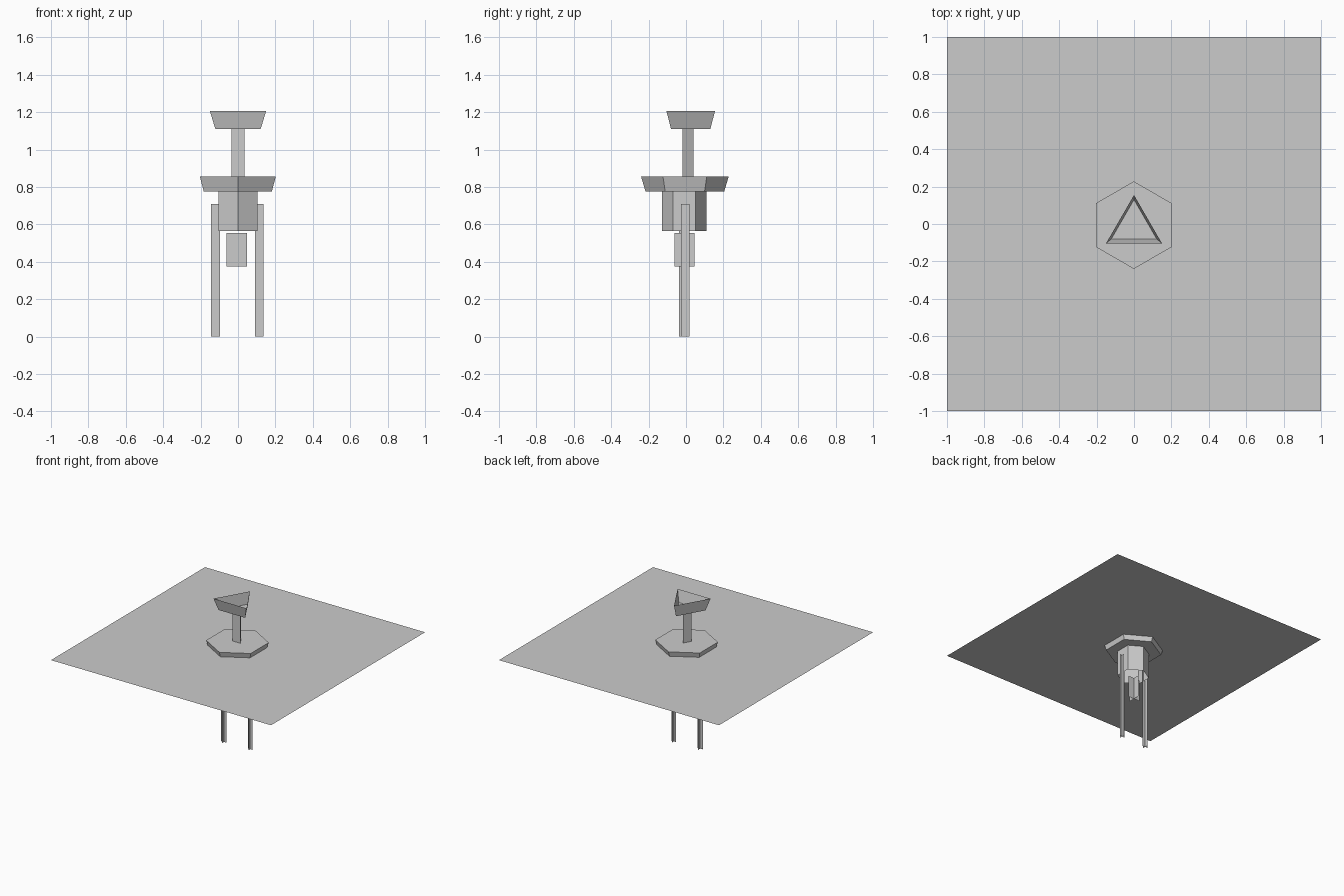
import bpy
from math import sin, cos, pi

if "Cube" in bpy.data.objects:
    bpy.data.objects.remove(bpy.data.objects["Cube"])


def make(name, verts, faces):
    mesh = bpy.data.meshes.new(name)
    mesh.from_pydata(verts, [], faces)
    mesh.update()
    obj = bpy.data.objects.new(name, mesh)
    bpy.context.collection.objects.link(obj)
    return obj


def frustum(name, n, r0, r1, z0, z1, c0=(0, 0), c1=None, bottom=True, top=True):
    """n-sided tapered prism with one corner pointing to +y"""
    c1 = c1 or c0
    verts = []
    for r, z, c in ((r0, z0, c0), (r1, z1, c1)):
        for i in range(n):
            a = pi / 2 + 2 * pi * i / n
            verts.append((c[0] + r * cos(a), c[1] + r * sin(a), z))
    faces = [(i, (i + 1) % n, n + (i + 1) % n, n + i) for i in range(n)]
    if bottom:
        faces.append(tuple(reversed(range(n))))
    if top:
        faces.append(tuple(range(n, 2 * n)))
    return make(name, verts, faces)


def crossed_cards(name, x, y, wx, wy, z0, z1):
    """two flat upright cards crossing at (x, y)"""
    verts = []
    for dx, dy in ((wx / 2, 0), (0, wy / 2)):
        verts += [(x - dx, y - dy, z0), (x + dx, y + dy, z0),
                  (x + dx, y + dy, z1), (x - dx, y - dy, z1)]
    return make(name, verts, [(0, 1, 2, 3), (4, 5, 6, 7)])


# wide flat sheet through the middle of the hexagonal plate
make("flat_sheet", [(-1, -1, 0.814), (1, -1, 0.814), (1, 1, 0.814), (-1, 1, 0.814)],
     [(0, 1, 2, 3)])

# open triangular cup on a triangular stem
frustum("cup", 3, 0.14, 0.173, 1.11, 1.205, c0=(0, -0.01), c1=(0, -0.018), top=False)
frustum("stem", 3, 0.04, 0.04, 0.855, 1.11, bottom=False, top=False)

# hexagonal plate and the body below it
frustum("plate", 6, 0.21, 0.234, 0.775, 0.855, c0=(-0.001, -0.006))
frustum("body", 6, 0.119, 0.119, 0.565, 0.775, c0=(0, -0.009), bottom=False, top=False)

# hanging centre piece and legs
crossed_cards("centre_piece", -0.006, -0.008, 0.11, 0.108, 0.375, 0.555)
crossed_cards("left_leg", -0.12, -0.012, 0.05, 0.053, 0, 0.708)
crossed_cards("right_leg", 0.114, -0.004, 0.044, 0.044, 0, 0.708)
